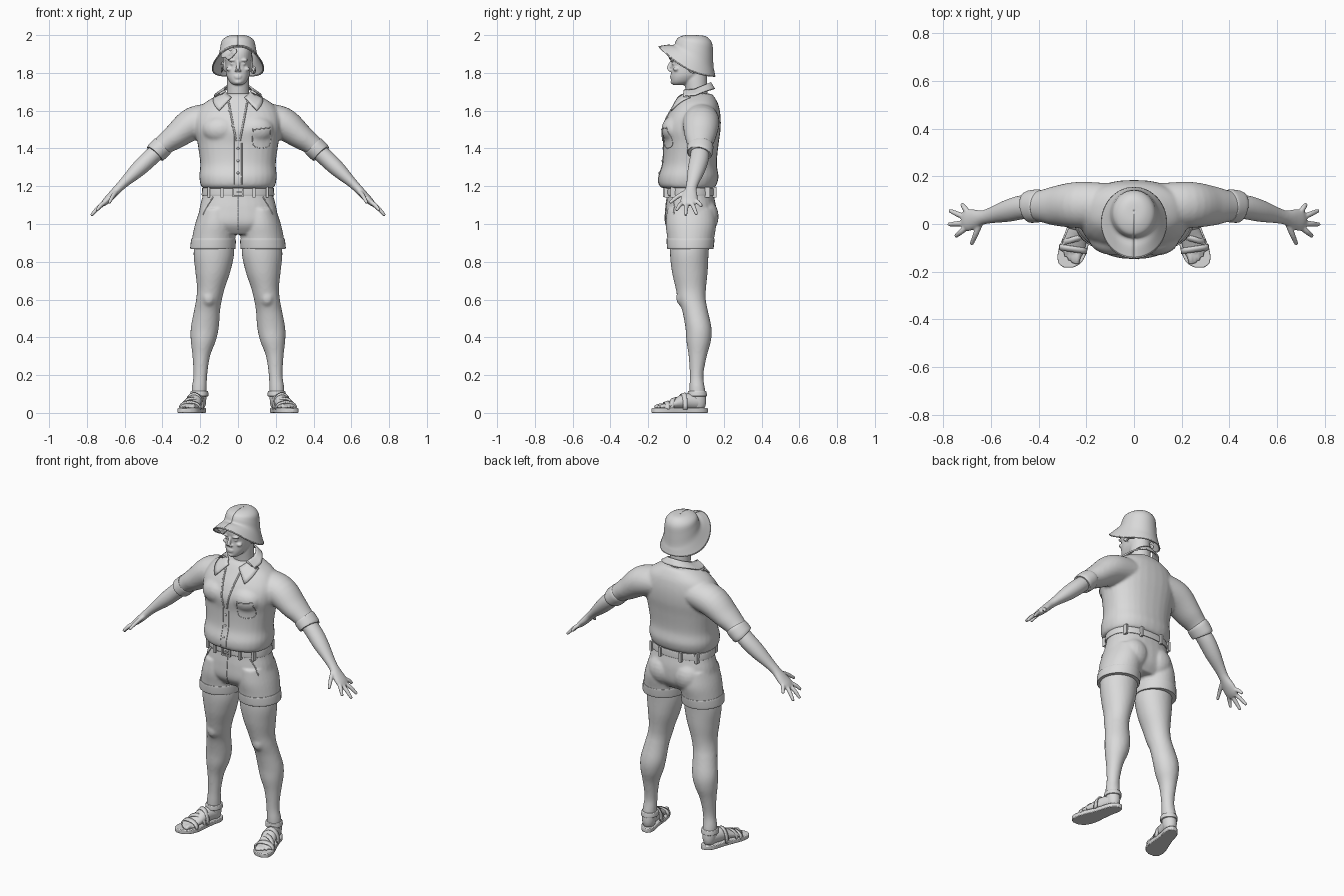
import bpy, bmesh, math, random
from mathutils import Vector, Matrix
from mathutils.bvhtree import BVHTree

cube = bpy.data.objects.get("Cube")
if cube:
    bpy.data.objects.remove(cube)
random.seed(4)
X, Y, Z = Vector((1, 0, 0)), Vector((0, 1, 0)), Vector((0, 0, 1))
SIDES = (1, -1)

clay = bpy.data.materials.new("clay_grey")
clay.use_nodes = True
clay.diffuse_color = (0.7, 0.7, 0.7, 1)
clay.node_tree.nodes["Principled BSDF"].inputs["Base Color"].default_value = clay.diffuse_color


def make(name, bm, voxel=None, relax=3):
    """Turn a bmesh into a smooth object, optionally fused by a voxel remesh."""
    bmesh.ops.recalc_face_normals(bm, faces=bm.faces)
    mesh = bpy.data.meshes.new(name)
    bm.to_mesh(mesh)
    bm.free()
    mesh.materials.append(clay)
    mesh.shade_smooth()
    mesh.set_sharp_from_angle(angle=math.radians(40))
    ob = bpy.data.objects.new(name, mesh)
    bpy.context.scene.collection.objects.link(ob)
    if voxel:
        fuse = ob.modifiers.new("fuse", 'REMESH')
        fuse.mode, fuse.voxel_size, fuse.use_smooth_shade = 'VOXEL', voxel, True
        soft = ob.modifiers.new("soften", 'SMOOTH')
        soft.factor, soft.iterations = 0.5, relax
    return ob


def spline(pts, n=5):
    """Catmull-Rom interpolation of number tuples."""
    out = []
    for i in range(len(pts) - 1):
        quad = zip(pts[max(i - 1, 0)], pts[i], pts[i + 1], pts[min(i + 2, len(pts) - 1)])
        quad = list(quad)
        for k in range(n):
            t = k / n
            out.append([b + 0.5 * t * (c - a + t * (2 * a - 5 * b + 4 * c - d + t * (3 * (b - c) + d - a)))
                        for a, b, c, d in quad])
    return out + [list(pts[-1])]


def tube(bm, rings, ref=None, side=1, power=2.0, seg=32):
    """Loft rings (x, y, z, a, b); ref steers the ring's first axis, none keeps rings level."""
    path = spline([(r[0] * side, *r[1:]) for r in rings])
    loops = []
    for i, r in enumerate(path):
        u, v = X, Y
        if ref:
            t = (Vector(path[min(i + 1, len(path) - 1)][:3]) - Vector(path[max(i - 1, 0)][:3])).normalized()
            u = (ref - t * ref.dot(t)).normalized()
            v = t.cross(u)
        loop = []
        for k in range(seg):
            c, s = math.cos(math.tau * k / seg), math.sin(math.tau * k / seg)
            pc = math.copysign(abs(c) ** (2 / power), c)
            ps = math.copysign(abs(s) ** (2 / power), s)
            loop.append(bm.verts.new(Vector(r[:3]) + u * r[3] * pc + v * r[4] * ps))
        loops.append(loop)
    for p, q in zip(loops, loops[1:]):
        for k in range(seg):
            bm.faces.new((p[k - 1], p[k], q[k], q[k - 1]))
    bm.faces.new(loops[0])
    bm.faces.new(loops[-1])


def stack(bm, levels, side=1, power=2.0):
    """Level rings given as (z, left edge, right edge, front, back)."""
    tube(bm, [((l + r) / 2, (f + b) / 2, z, (r - l) / 2, (b - f) / 2) for z, l, r, f, b in levels],
         side=side, power=power)


def body(bm, levels, power=2.3):
    stack(bm, [(z, -w, w, f, b) for z, w, f, b in levels], power=power)


def blob(bm, centre, size):
    bmesh.ops.create_uvsphere(bm, u_segments=20, v_segments=12, radius=1,
                              matrix=Matrix.Translation(centre) @ Matrix.Diagonal((*size, 1)))


def box(bm, centre, size):
    bmesh.ops.create_cube(bm, size=1, matrix=Matrix.Translation(centre) @ Matrix.Diagonal((*size, 1)))


def sheet(name, rows, thickness):
    """Thin cloth or leather strip from rows of points."""
    bm = bmesh.new()
    grid = [[bm.verts.new(p) for p in row] for row in rows]
    for p, q in zip(grid, grid[1:]):
        for k in range(len(p) - 1):
            bm.faces.new((p[k], p[k + 1], q[k + 1], q[k]))
    shell = make(name, bm).modifiers.new("thickness", 'SOLIDIFY')
    shell.thickness, shell.offset = thickness, 0


# Skin: head, neck, arms, hands and feet, with the legs fused more coarsely
skin, legs = bmesh.new(), bmesh.new()
body(skin, [(1.735, .022, -.066, -.01), (1.75, .042, -.076, .03), (1.775, .057, -.079, .07),
            (1.8, .064, -.078, .1), (1.845, .068, -.075, .12), (1.88, .072, -.082, .13),
            (1.92, .072, -.076, .13), (1.955, .06, -.045, .11), (1.975, .03, 0, .08)])
tube(skin, [(0, .065, 1.58, .07, .06), (0, .058, 1.68, .06, .058), (0, .052, 1.76, .058, .06), (0, .05, 1.82, .055, .06)])
tube(skin, [(0, -.072, 1.868, .008, .008), (0, -.087, 1.838, .009, .01), (0, -.095, 1.818, .012, .011)], ref=X)
for z, w in ((1.784, .021), (1.774, .018)):
    blob(skin, (0, -.077, z), (w, .008, .005))
blob(skin, (0, -.069, 1.752), (.021, .013, .012))
for s in SIDES:
    blob(skin, (s * .011, -.087, 1.813), (.008, .009, .007))
    blob(skin, (s * .03, -.071, 1.867), (.024, .012, .007))
    blob(skin, (s * .028, -.066, 1.848), (.014, .009, .007))
    blob(skin, (s * .045, -.052, 1.82), (.018, .016, .012))
    blob(skin, (s * .072, .03, 1.835), (.009, .018, .027))
    tube(skin, [(.36, .075, 1.445, .045, .042), (.41, .075, 1.4, .047, .043), (.47, .07, 1.345, .05, .045),
                (.53, .055, 1.288, .046, .041), (.6, .036, 1.222, .033, .027), (.635, .027, 1.187, .03, .023),
                (.67, .02, 1.15, .041, .021), (.7, .015, 1.12, .045, .018), (.718, .013, 1.102, .034, .012)],
         ref=Y, side=s)
    fingers = [((.705, -.016, 1.115), (.748, -.052, 1.072)), ((.712, .003, 1.108), (.778, -.002, 1.044)),
               ((.708, .028, 1.112), (.773, .056, 1.05)), ((.695, .046, 1.125), (.722, .084, 1.092)),
               ((.645, 0, 1.17), (.682, -.086, 1.112))]
    for base, tip in fingers:
        mid = [(p + q) / 2 for p, q in zip(base, tip)]
        mid[2] += .005
        tube(skin, [(*base, .012, .012), (*mid, .0115, .0115), (*tip, .008, .008)], ref=Y, side=s, seg=16)
    stack(legs, [(.96, .03, .22, -.08, .13), (.85, .02, .235, -.085, .12), (.75, .04, .226, -.075, .115),
                 (.66, .07, .217, -.055, .106), (.6, .085, .222, -.042, .105), (.54, .095, .233, -.02, .116),
                 (.45, .102, .25, -.003, .135), (.38, .118, .25, .002, .132), (.3, .148, .241, .014, .11),
                 (.2, .163, .236, .02, .092), (.13, .165, .245, .018, .1), (.06, .168, .245, .02, .108),
                 (.025, .175, .238, .03, .1)], side=s)
    blob(legs, (s * .155, -.02, .61), (.035, .032, .045))
    tube(skin, [(.205, .07, .058, .036, .04), (.225, 0, .06, .04, .042), (.24, -.05, .05, .045, .03),
                (.255, -.1, .037, .049, .019), (.262, -.125, .032, .044, .013)], ref=X, side=s)
    for i in range(5):
        r = .0135 if i == 0 else .0095
        tube(skin, [(.229 + .015 * i, -.09, .036, r, r), (.237 + .0155 * i, -.14 + .003 * i * i, .036, r, r),
                    (.24 + .0155 * i, -.168 + .0035 * i * i, .03, r * .7, r * .7)], ref=X, side=s, seg=14)
make("head_arms_and_feet", skin, .005, 2)
make("legs", legs, .009, 3)

# Hair cap and curls
hair = bmesh.new()
blob(hair, (0, .05, 1.87), (.08, .09, .075))
spots = [(-.02 - .009 * i, -.086 + .003 * i, 1.915 - .011 * (i % 4)) for i in range(7)]
for i in range(22):
    a = math.pi * (i / 21 * 1.2 - .1)
    spots.append((.08 * math.cos(a), .05 + .08 * math.sin(a), 1.825 + random.uniform(-.02, .03)))
for spot in spots:
    c = Vector(spot)
    n = Vector((c.x, c.y - .03, 0)).normalized()
    e, r = n.cross(Z), random.uniform(.009, .013)
    coil = [c + n * .0015 * k + (e * math.cos(k) + Z * math.sin(k)) * r for k in range(8)]
    tube(hair, [(*p, .005, .005) for p in coil], ref=n, seg=10)
make("hair", hair, .005, 1)


# Bucket hat: rings of (centre y, width, depth, height, tilt, front and back lift)
def hat_ring(cy, rx, ry, z, tilt, lift):
    ring = []
    for k in range(49):
        a = math.tau * k / 48
        f = math.cos(a)
        ring.append(Vector((rx * math.sin(a), cy - ry * f, z + tilt * f + lift * f * f)))
    return ring


BASE, BRIM = (.04, .099, .102, 1.892, .055, 0), (.005, .135, .147, 1.823, .078, .038)
hat_rows = spline([(.055, .001, .001, 1.997, 0, 0), (.055, .045, .05, 1.994, .004, 0), (.05, .08, .085, 1.972, .015, 0),
                   (.045, .091, .095, 1.935, .035, 0), BASE, (.025, .115, .122, 1.858, .068, .02), BRIM], 4)
sheet("bucket_hat", [hat_ring(*row) for row in hat_rows], .006)


def cord(name, pts, radius=.003):
    curve = bpy.data.curves.new(name, 'CURVE')
    curve.dimensions, curve.bevel_depth, curve.bevel_resolution = '3D', radius, 1
    line = curve.splines.new('POLY')
    line.points.add(len(pts) - 1)
    for point, p in zip(line.points, pts):
        point.co = (*p, 1)
    curve.materials.append(clay)
    bpy.context.scene.collection.objects.link(bpy.data.objects.new(name, curve))


cord("hat_brim_edge", hat_ring(*BRIM), .004)
cord("hat_band_seam", hat_ring(*BASE), .003)

# Shirt with sleeves and turned cuffs
shirt = bmesh.new()
body(shirt, [(1.187, .175, -.105, .135), (1.2, .195, -.14, .158), (1.25, .205, -.146, .172), (1.32, .2, -.125, .163),
             (1.42, .213, -.12, .172), (1.5, .228, -.126, .183), (1.57, .225, -.1, .183), (1.63, .19, -.062, .172),
             (1.67, .13, -.035, .152), (1.69, .085, -.015, .135)])
for s in SIDES:
    tube(shirt, [(.1, .08, 1.56, .09, .08), (.23, .08, 1.535, .097, .087), (.33, .076, 1.465, .083, .068),
                 (.385, .075, 1.425, .068, .056), (.42, .075, 1.395, .062, .052)], ref=Y, side=s)
    blob(shirt, (s * .09, -.06, 1.5), (.1, .07, .075))
shirt_ob = make("shirt", shirt, .009, 3)
for s, word in zip(SIDES, ("left", "right")):
    cuff = bmesh.new()
    tube(cuff, [(.394, .076, 1.417, .064, .052), (.402, .076, 1.409, .069, .058), (.435, .073, 1.378, .068, .057),
                (.441, .072, 1.372, .062, .051)], ref=Y, side=s)
    make(word + "_sleeve_cuff", cuff)

# Shorts with belt
shorts = bmesh.new()
body(shorts, [(1.2, .182, -.1, .14), (1.15, .187, -.1, .148), (1.08, .204, -.108, .16), (1.0, .21, -.108, .155),
              (.945, .14, -.07, .12)])
for s in SIDES:
    blob(shorts, (s * .085, .095, 1.04), (.09, .078, .095))
    stack(shorts, [(1.08, .03, .2, -.1, .15), (1.0, .012, .227, -.107, .16), (.93, .014, .242, -.1, .15),
                   (.875, .016, .248, -.096, .142)], side=s)
shorts_ob = make("shorts", shorts, .008, 3)
for s, word in zip(SIDES, ("left", "right")):
    hem = bmesh.new()
    stack(hem, [(.922, .016, .243, -.1, .149), (.917, .012, .248, -.103, .151), (.873, .013, .253, -.1, .146),
                (.868, .018, .247, -.094, .141)], side=s)
    make(word + "_shorts_hem", hem)
belt = bmesh.new()
body(belt, [(1.152, .188, -.104, .15), (1.154, .192, -.108, .154), (1.188, .19, -.108, .152), (1.19, .186, -.104, .148)])
make("belt", belt)
trim = bmesh.new()
for s in SIDES:
    for x, y in ((.085, -.1), (.155, -.068), (.07, .148), (.155, .113)):
        box(trim, (s * x, y, 1.168), (.014, .026, .058))
    box(trim, (s * .026, -.116, 1.17), (.008, .012, .05))
    box(trim, (0, -.116, 1.17 + s * .022), (.058, .012, .008))
box(trim, (.01, -.116, 1.17), (.035, .008, .006))
make("belt_loops_and_buckle", trim)

# Seams, pocket, buttons and collar laid on the cloth
bpy.context.view_layer.update()
graph = bpy.context.evaluated_depsgraph_get()
cloth = {ob: BVHTree.FromObject(ob, graph) for ob in (shirt_ob, shorts_ob)}


def front(ob, x, z):
    hit = cloth[ob].ray_cast(Vector((x, -1, z)), Y)[0]
    return hit.y if hit else 0.0


def seam(name, ob, corners, radius=.003):
    cord(name, [(x, front(ob, x, z), z) for x, z in spline(corners, 8)], radius)


seam("placket_edge", shirt_ob, [(.02, 1.43), (.02, 1.32), (.02, 1.21)])
seam("placket_fold", shirt_ob, [(-.018, 1.47), (-.018, 1.32), (-.018, 1.21)], .002)
for s in SIDES:
    seam("open_neck_edge", shirt_ob, [(s * .05, 1.65), (s * .035, 1.57), (s * .01, 1.44)], .005)
    seam("shorts_pocket", shorts_ob, [(s * .13, 1.145), (s * .165, 1.09), (s * .185, 1.05)])
seam("fly", shorts_ob, [(0, 1.145), (0, 1.05), (0, .97)])
seam("chest_pocket_top", shirt_ob, [(.08, 1.5), (.125, 1.505), (.17, 1.51)])
for x in (.08, .17):
    seam("chest_pocket_side", shirt_ob, [(x, 1.505), (x, 1.42), (.125, 1.4)], .002)
buttons = bmesh.new()
for x, z in ((0, 1.4), (0, 1.335), (0, 1.27), (-.027, 1.52), (-.045, 1.6)):
    blob(buttons, (x, front(shirt_ob, x, z) - .002, z), (.007, .004, .007))
make("buttons", buttons)

collar_rows = []
for i in range(-20, 21):
    t, a = abs(i) / 20, math.radians(150) * i / 20
    inner = Vector((.07 * math.sin(a), .048 + .08 * math.cos(a), 1.75 - .08 * t ** 1.5))
    outer = Vector(((.1 + .1 * t ** 3) * math.sin(a), .05 + (.1 + .03 * t) * math.cos(a), 1.715 - .115 * t ** 2.5))
    row = [inner.lerp(outer, k / 4) for k in range(5)]
    if t > .6:
        for p in row:
            p.y = min(p.y, front(shirt_ob, p.x, p.z) - .009)
    collar_rows.append(row)
sheet("collar", collar_rows, .008)

# Sandals: shaped soles, arched straps and ankle bands
outline = spline([(.117, .012), (.1, .031), (.07, .042), (.02, .044), (-.04, .052), (-.09, .06), (-.13, .059),
                  (-.165, .046), (-.183, .018)], 3)
for s, word in zip(SIDES, ("left", "right")):
    sole = bmesh.new()
    edge = [(y, w) for y, w in outline] + [(y, -w) for y, w in reversed(outline)]
    face = sole.faces.new([sole.verts.new((s * (.2 + .25 * (.115 - y) + w), y, 0)) for y, w in edge])
    up = bmesh.ops.extrude_face_region(sole, geom=[face])["geom"]
    bmesh.ops.translate(sole, verts=[v for v in up if isinstance(v, bmesh.types.BMVert)], vec=(0, 0, .025))
    bevel = make(word + "_sandal_sole", sole).modifiers.new("round", 'BEVEL')
    bevel.width, bevel.segments = .004, 2
    for y, w, h, skew in ((-.105, .055, .044, .008), (-.062, .051, .063, -.015), (-.015, .046, .087, .012)):
        rows = []
        for k in range(17):
            c, up = math.cos(math.pi * k / 16), abs(math.sin(math.pi * k / 16))
            p = Vector((s * (.2 + .25 * (.115 - y) + w * c), y + skew * c, .018 + h * up ** .8))
            rows.append([p + Y * .012, p - Y * .012 - Z * .008 * up])
        sheet(word + "_sandal_strap", rows, .008)
    band = bmesh.new()
    stack(band, [(.088, .16, .25, .01, .108), (.092, .157, .253, .008, .111), (.112, .158, .251, .01, .108),
                 (.116, .161, .248, .013, .105)], side=s)
    make(word + "_ankle_strap", band)
